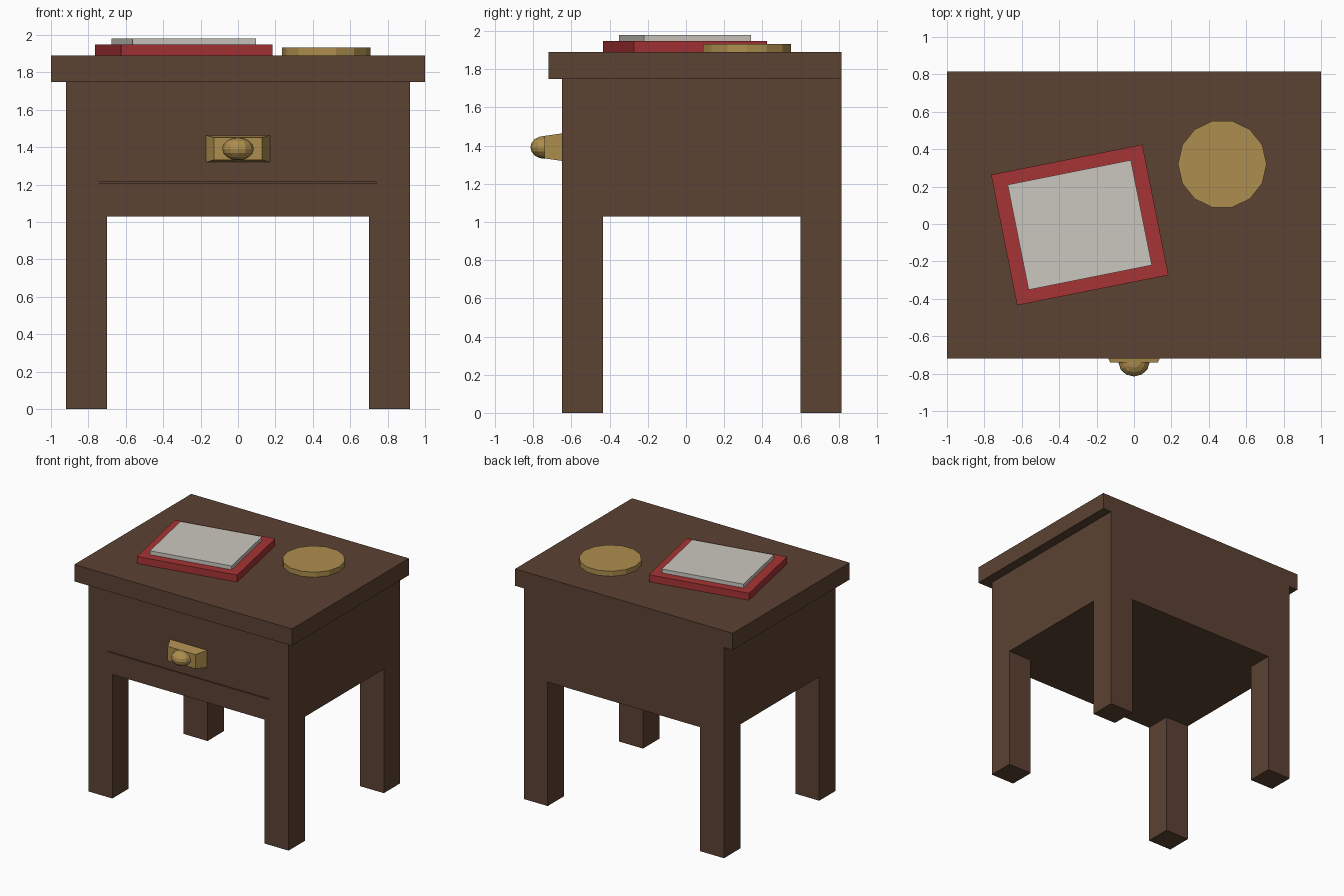
import bpy, bmesh
from math import radians, pi
from mathutils import Matrix

if "Cube" in bpy.data.objects:
    bpy.data.objects.remove(bpy.data.objects["Cube"])


def material(name, rgb):
    m = bpy.data.materials.new(name)
    m.diffuse_color = (*rgb, 1)
    m.use_nodes = True
    m.node_tree.nodes["Principled BSDF"].inputs["Base Color"].default_value = m.diffuse_color
    return m


WOOD = material("dark_wood", (0.107, 0.054, 0.033))
BRASS = material("brass", (0.42, 0.27, 0.075))
RED = material("red_cover", (0.38, 0.033, 0.035))
PAPER = material("paper", (0.60, 0.57, 0.52))


def finish(name, bm, mat):
    bmesh.ops.recalc_face_normals(bm, faces=bm.faces)
    me = bpy.data.meshes.new(name)
    bm.to_mesh(me)
    bm.free()
    ob = bpy.data.objects.new(name, me)
    bpy.context.collection.objects.link(ob)
    if mat:
        me.materials.append(mat)
    return ob


def box(name, lo, hi, mat, angle=0):
    """Box between two corners, turned about its own vertical axis."""
    bm = bmesh.new()
    bmesh.ops.create_cube(bm, size=1)
    for v in bm.verts:
        v.co = [(b - a) * c for a, b, c in zip(lo, hi, v.co)]
    ob = finish(name, bm, mat)
    ob.location = [(a + b) / 2 for a, b in zip(lo, hi)]
    ob.rotation_euler.z = angle
    return ob


# body: 3 x 3 grid extruded up into the case, its corners down into legs
xs, ys = (-0.92, -0.70, 0.70, 0.92), (-0.65, -0.435, 0.60, 0.815)
UNDER, SLAB, TOP = 1.03, 1.75, 1.89
bm = bmesh.new()
grid = [[bm.verts.new((x, y, UNDER)) for y in ys] for x in xs]
corners = []
for i in range(3):
    for j in range(3):
        f = bm.faces.new((grid[i][j], grid[i][j + 1], grid[i + 1][j + 1], grid[i + 1][j]))
        if i != 1 and j != 1:
            corners.append(f)
rim = [e for e in bm.edges if e.is_boundary]
up = bmesh.ops.extrude_edge_only(bm, edges=rim)["geom"]
for v in up:
    if isinstance(v, bmesh.types.BMVert):
        v.co.z = SLAB
bmesh.ops.contextual_create(bm, geom=[e for e in up if isinstance(e, bmesh.types.BMEdge)])
for f in bmesh.ops.extrude_discrete_faces(bm, faces=corners)["faces"]:
    for v in f.verts:
        v.co.z = 0
bmesh.ops.remove_doubles(bm, verts=bm.verts, dist=0.0001)
body = finish("case_and_legs", bm, WOOD)

# thin slit under the drawer front
slit = box("drawer_slit_cutter", (-0.74, -0.70, 1.207), (0.74, -0.64, 1.213), None)
slit.hide_render = True
slit.hide_viewport = True
cut = body.modifiers.new("drawer_slit", "BOOLEAN")
cut.operation, cut.object, cut.solver = "DIFFERENCE", slit, "EXACT"

# table top, flush at the back
box("table_top", (-1, -0.72, SLAB), (1, 0.815, TOP), WOOD)

# tapered handle plate
plate = box("handle_plate", (-0.17, -0.74, 1.32), (0.17, -0.65, 1.464), BRASS)
for v in plate.data.vertices:
    if v.co.y < 0:
        v.co.x *= 0.75
        v.co.z *= 0.82

# faceted knob
bm = bmesh.new()
bmesh.ops.create_uvsphere(bm, u_segments=12, v_segments=8, radius=1)
bm.transform(Matrix.Translation((0, -0.74, 1.391)) @ Matrix.Diagonal((0.083, 0.075, 0.06, 1)))
finish("handle_knob", bm, BRASS)

# book lying at an angle
cx, cy, turn = -0.29, -0.005, radians(11.3)
for name, w, d, z0, z1, mat in (("book_cover", 0.825, 0.712, TOP, 1.948, RED),
                                ("book_page", 0.672, 0.573, 1.948, 1.98, PAPER)):
    box(name, (cx - w / 2, cy - d / 2, z0), (cx + w / 2, cy + d / 2, z1), mat, turn)

# round coaster
bm = bmesh.new()
bmesh.ops.create_cone(bm, cap_ends=True, segments=14, radius1=0.237, radius2=0.237, depth=0.042)
bm.transform(Matrix.Translation((0.472, 0.32, TOP + 0.021)) @ Matrix.Rotation(pi / 2, 4, "Z"))
finish("coaster", bm, BRASS)
